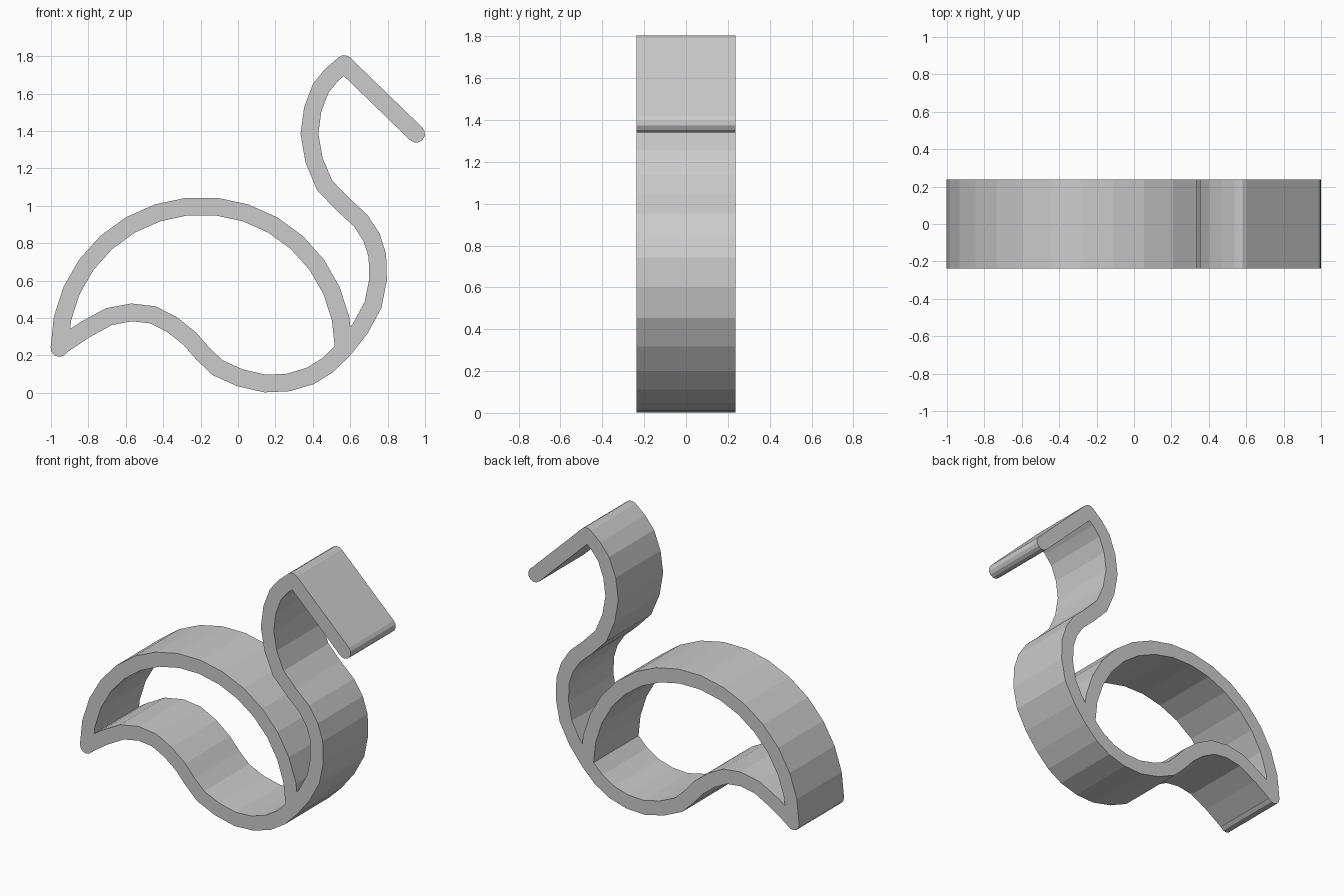
import bpy, bmesh, math
from mathutils import Vector

cube = bpy.data.objects.get("Cube")
if cube:
    bpy.data.objects.remove(cube, do_unlink=True)

HALF_WIDTH = 0.237    # half the depth of the ribbon
HALF_THICK = 0.047    # half the thickness of the ribbon wall

grey = bpy.data.materials.new("light grey")
grey.use_nodes = True
grey.diffuse_color = (0.6, 0.6, 0.6, 1)
grey.node_tree.nodes["Principled BSDF"].inputs["Base Color"].default_value = (0.6, 0.6, 0.6, 1)


def smooth_path(points):
    """Add one spline midpoint between every two points."""
    pts = [Vector(p) for p in points]
    path = []
    for i in range(len(pts) - 1):
        b, c = pts[i], pts[i + 1]
        a = pts[i - 1] if i else 2 * b - c
        d = pts[i + 2] if i + 2 < len(pts) else 2 * c - b
        path += [b, (9 * (b + c) - a - d) / 16]
    return path + [pts[-1]]


def round_cap(centre, direction):
    """Points around a rounded end, from the right side to the left."""
    start = math.atan2(direction.y, direction.x)
    return [centre + HALF_THICK * Vector((math.cos(start + t), math.sin(start + t)))
            for t in (math.pi * (k / 6 - 0.5) for k in range(7))]


def ribbon(name, path):
    """Thicken a path in the x-z plane and extrude it along y."""
    left, right = [], []
    for i in range(1, len(path) - 1):
        before = (path[i] - path[i - 1]).normalized()
        after = (path[i + 1] - path[i]).normalized()
        along = (before + after).normalized()
        side = Vector((-along.y, along.x)) * HALF_THICK / along.dot(after)
        left.append(path[i] + side)
        right.append(path[i] - side)
    outline = (right + round_cap(path[-1], path[-1] - path[-2])
               + left[::-1] + round_cap(path[0], path[0] - path[1]))
    bm = bmesh.new()
    face = bm.faces.new([bm.verts.new((p.x, -HALF_WIDTH, p.y)) for p in outline])
    extruded = bmesh.ops.extrude_face_region(bm, geom=[face], use_keep_orig=True)
    moved = [g for g in extruded["geom"] if isinstance(g, bmesh.types.BMVert)]
    bmesh.ops.translate(bm, vec=(0, 2 * HALF_WIDTH, 0), verts=moved)
    bmesh.ops.recalc_face_normals(bm, faces=bm.faces)
    mesh = bpy.data.meshes.new(name)
    bm.to_mesh(mesh)
    bm.free()
    mesh.materials.append(grey)
    obj = bpy.data.objects.new(name, mesh)
    bpy.context.collection.objects.link(obj)
    return obj


# Body and neck: one flowing strip from the tail to the top of the head
body = ribbon("body_and_neck", smooth_path([
    (-.953, .247), (-.69, .408), (-.454, .417), (-.258, .29), (-.11, .135),
    (.145, .05), (.385, .09), (.565, .232), (.722, .47), (.745, .735),
    (.655, .922), (.463, 1.11), (.382, 1.385), (.443, 1.63), (.568, 1.758)]))

# Wing: a half circle from the tail to the breast
wing = ribbon("wing", [Vector((-.195 - .76 * math.cos(a), .24 + .76 * math.sin(a)))
                       for a in (math.pi * k / 15 for k in range(16))])

# Beak: a straight strip sloping down from the head
beak = ribbon("beak", [Vector((.568, 1.758)), Vector((.953, 1.385))])

# Fuse the strips into one solid
for part in (wing, beak):
    union = body.modifiers.new("join_" + part.name, "BOOLEAN")
    union.operation = "UNION"
    union.solver = "EXACT"
    union.object = part
bpy.context.view_layer.update()
fused = bpy.data.meshes.new_from_object(
    body.evaluated_get(bpy.context.evaluated_depsgraph_get()))
body.modifiers.clear()
body.data = fused
body.name = "bird_outline"
for part in (wing, beak):
    bpy.data.objects.remove(part, do_unlink=True)
